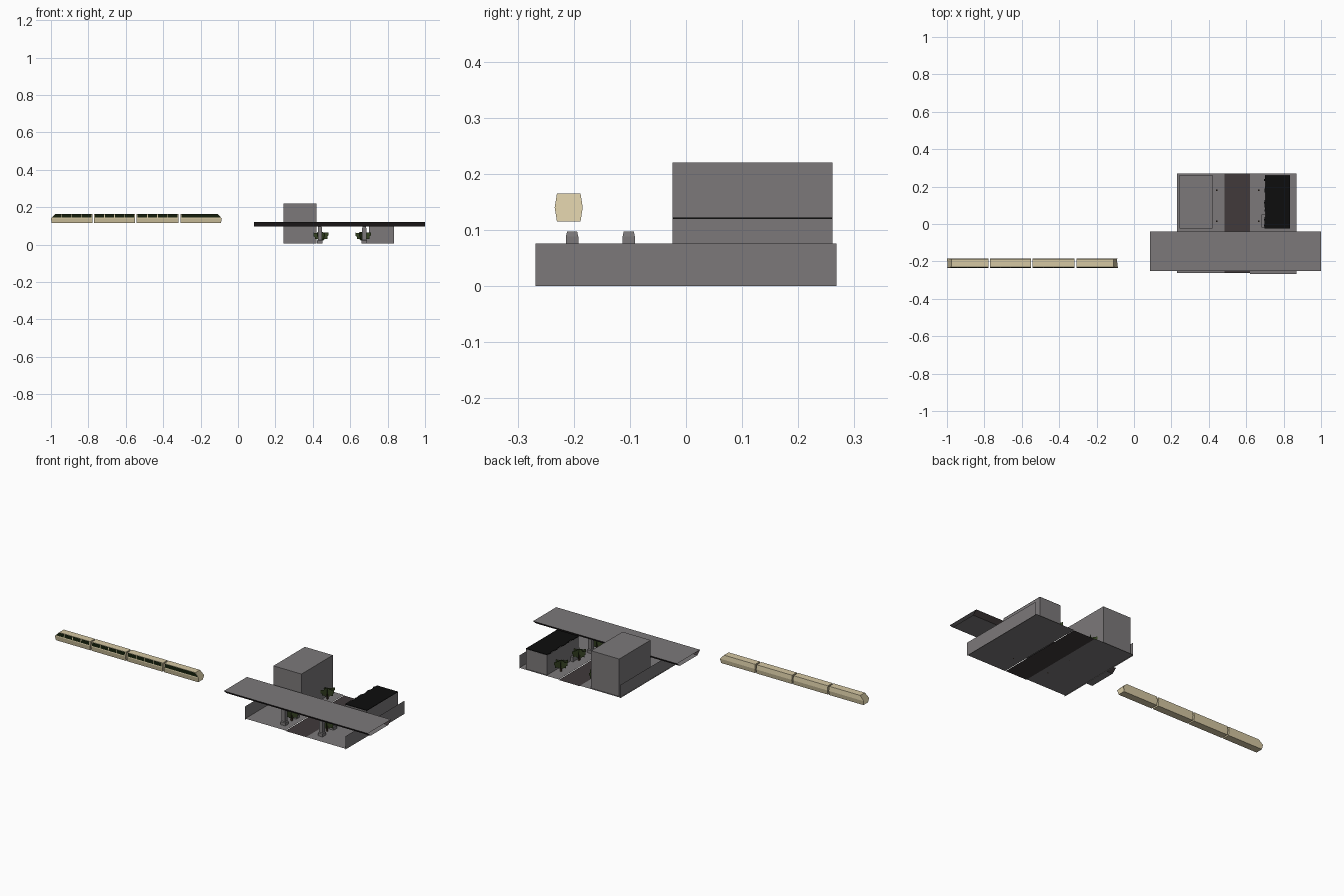
import bpy, bmesh, math, random

if "Cube" in bpy.data.objects:
    bpy.data.objects.remove(bpy.data.objects["Cube"])
random.seed(4)


def mat(name, r, g, b):
    m = bpy.data.materials.new(name)
    m.diffuse_color = (r, g, b, 1)
    m.use_nodes = True
    m.node_tree.nodes["Principled BSDF"].inputs["Base Color"].default_value = m.diffuse_color
    return m


CONCRETE = mat("concrete grey", .20, .19, .193)
ASPHALT = mat("asphalt", .052, .042, .043)
CREAM = mat("train cream", .66, .57, .36)
GLASS = mat("dark glass", .006, .011, .003)
BLACK = mat("roof black", .004, .004, .004)
LEAF = mat("leaf green", .035, .055, .016)
BARK = mat("bark brown", .05, .032, .02)


def mesh(name, verts, faces, mats, idx=None):
    me = bpy.data.meshes.new(name)
    me.from_pydata(verts, [], faces)
    for m in mats:
        me.materials.append(m)
    if idx:
        for p, i in zip(me.polygons, idx):
            p.material_index = i
    ob = bpy.data.objects.new(name, me)
    bpy.context.collection.objects.link(ob)
    return ob


def loft(name, rings, mats, idx=None, caps=True):
    """Join equal rings of points with quads."""
    n = len(rings[0])
    verts = [v for r in rings for v in r]
    faces = [(k * n + i, k * n + (i + 1) % n, (k + 1) * n + (i + 1) % n, (k + 1) * n + i)
             for k in range(len(rings) - 1) for i in range(n)]
    if caps:
        faces += [tuple(reversed(range(n))), tuple(range(len(verts) - n, len(verts)))]
    ob = mesh(name, verts, faces, mats, idx)
    bm = bmesh.new()
    bm.from_mesh(ob.data)
    bmesh.ops.recalc_face_normals(bm, faces=bm.faces)
    bm.to_mesh(ob.data)
    bm.free()
    return ob


def rect(x0, x1, y0, y1, z):
    return [(x0, y0, z), (x1, y0, z), (x1, y1, z), (x0, y1, z)]


def box(name, x0, x1, y0, y1, z0, z1, m):
    return loft(name, [rect(x0, x1, y0, y1, z0), rect(x0, x1, y0, y1, z1)], [m])


# Street: two pavements with a slightly sunken road between them
G = .005
mesh("left_pavement", rect(.23, .485, -.263, .27, G), [(0, 1, 2, 3)], [CONCRETE])
mesh("right_pavement", rect(.62, .87, -.268, .27, G), [(0, 1, 2, 3)], [CONCRETE])
mesh("road", rect(.485, .62, -.263, .27, .002), [(0, 1, 2, 3)], [ASPHALT])

# Low boundary walls, single sheets
for side, x in (("left", .231), ("right", .87)):
    mesh(side + "_boundary_wall",
         [(x, -.268, 0), (x, .268, 0), (x, .268, .076), (x, -.268, .076)],
         [(0, 1, 2, 3)], [CONCRETE])

# Buildings
box("tall_building", .242, .42, -.024, .261, G, .22, CONCRETE)
box("low_building", .70, .835, -.024, .261, G, .119, CONCRETE)
box("low_building_porch", .683, .70, -.02, .05, G, .03, CONCRETE)

# Black roof made of slats with an uneven street edge
N = 28
step = .283 / N
for i in range(N):
    y = -.023 + i * step
    box("roof_slat", .695 + random.uniform(0, .01), .835, y, y + step, .119, .122, BLACK)

# Elevated deck: hollow trapezoid beam, open at both ends
def deck_ring(x):
    return [(x, -.25, .12), (x, -.04, .12), (x, -.065, .098), (x, -.225, .098)]


loft("railway_deck", [deck_ring(.085), deck_ring(1.0)], [CONCRETE, ASPHALT],
     [0, 1, 0, 1], caps=False)

# Deck pillars with wide foot and chamfered head
for x in (.438, .675):
    for y in (-.203, -.102):
        prof = [(.015, G), (.015, .022), (.011, .026), (.011, .088), (.009, .097)]
        loft("deck_pillar", [rect(x - r, x + r, y - r, y + r, z) for r, z in prof], [CONCRETE])

# Street trees: crossed vertical leaf cards on a small trunk
CARD = [(-.012, .022), (.012, .022), (.02, .03), (.036, .03), (.036, .045), (.042, .05),
        (.042, .064), (.014, .064), (.008, .068), (-.016, .068), (-.022, .062),
        (-.04, .064), (-.04, .046), (-.032, .042), (-.032, .03), (-.02, .03)]
for x in (.443, .668):
    for y in (-.145, .015, .18):
        box("tree_trunk", x - .004, x + .004, y - .004, y + .004, G, .035, BARK)
        for k in range(3):
            a = k * math.pi / 3
            mesh("tree_leaves",
                 [(x + u * math.cos(a), y + u * math.sin(a), z) for u, z in CARD],
                 [tuple(range(len(CARD)))], [LEAF])

# Train: hexagonal carriages, sloped noses on the two end cars
SECTION = [(-.230, .115), (-.188, .115), (-.184, .14), (-.188, .165), (-.230, .165), (-.234, .14)]


def car_ring(x, top, mid, bot):
    return [(x + {.115: bot, .14: mid, .165: top}[z], y, z) for y, z in SECTION]


CARS = [(-1, -.778), (-.77, -.551), (-.543, -.317), (-.308, -.086)]
for i, (a, b) in enumerate(CARS):
    nose_l, nose_r = i == 0, i == 3
    left = car_ring(a, .024, 0, .004) if nose_l else car_ring(a, 0, 0, 0)
    right = car_ring(b, -.024, 0, -.006) if nose_r else car_ring(b, 0, 0, 0)
    loft("train_car", [left, right], [CREAM])

    # Window plates on the upper front slope
    def slope(x, z):
        return (x, -.234 + (z - .14) / .025 * .004 - .0006, z)
    n = 1 if nose_r else 4
    lo, hi = a + .004, b - .004
    w = (hi - lo) / n
    for k in range(n):
        x0, x1 = lo + k * w + .002, lo + (k + 1) * w - .002
        t0 = .020 if nose_l and k == 0 else 0
        t1 = .020 if nose_r and k == n - 1 else 0
        mesh("train_window",
             [slope(x0, .145), slope(x1, .145), slope(x1 - t1, .164), slope(x0 + t0, .164)],
             [(0, 1, 2, 3)], [GLASS])
